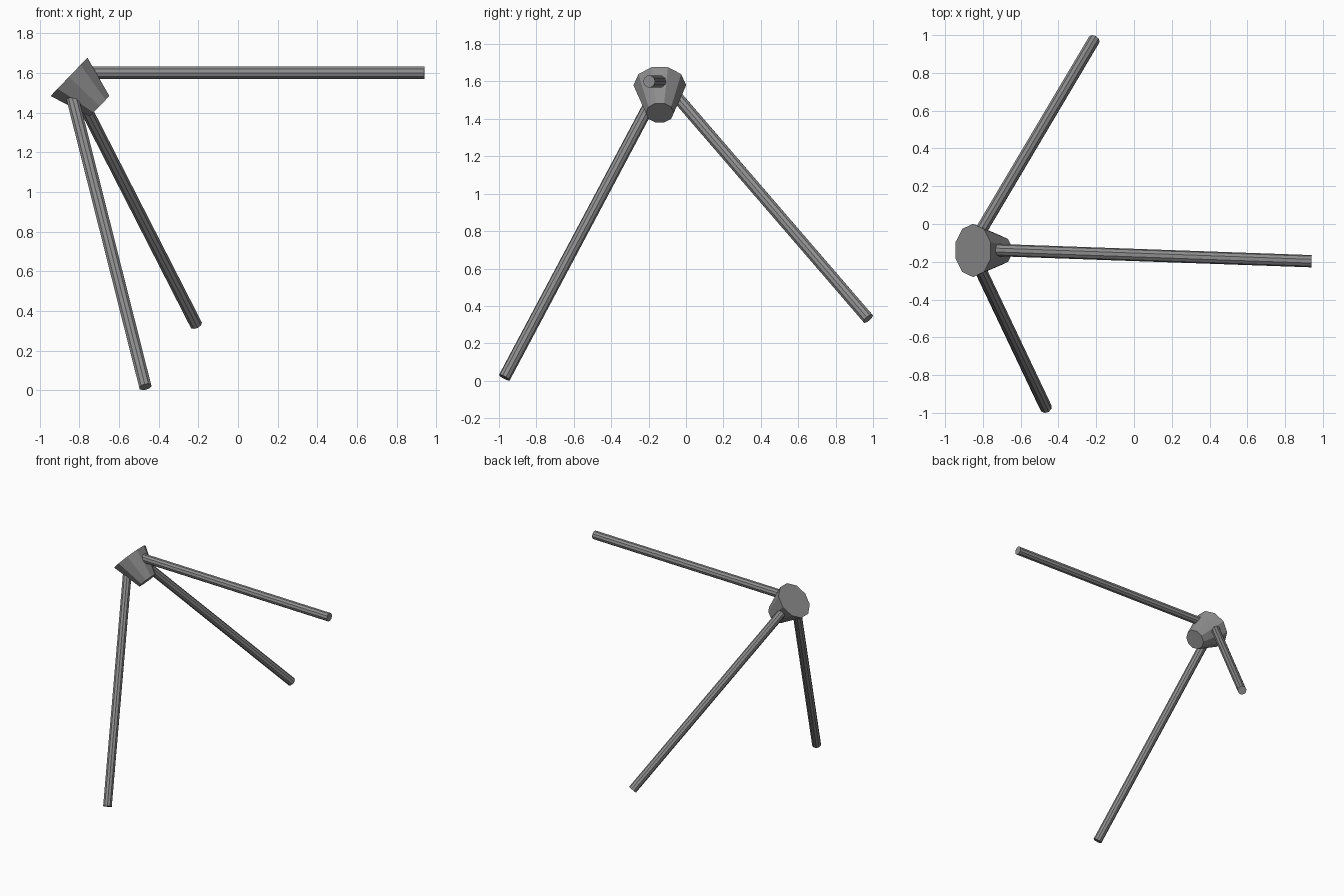
import bpy
from mathutils import Matrix, Vector

cube = bpy.data.objects.get("Cube")
if cube:
    bpy.data.objects.remove(cube, do_unlink=True)

SIDES = 10

# One plain grey for every part
grey = bpy.data.materials.new("mid_grey")
grey.use_nodes = True
colour = (0.27, 0.27, 0.27, 1)
grey.diffuse_color = colour
grey.node_tree.nodes["Principled BSDF"].inputs["Base Color"].default_value = colour


def strut(name, start, end, r_start, r_end):
    """Flat-faced tapered rod between two points, one corner facing sideways."""
    start, end = Vector(start), Vector(end)
    axis = (end - start).normalized()
    side = Vector((0, 1, 0))
    side = (side - axis * side.dot(axis)).normalized()
    turn = Matrix((side.cross(axis), side, axis)).transposed()
    bpy.ops.mesh.primitive_cone_add(
        vertices=SIDES, radius1=r_start, radius2=r_end, depth=(end - start).length,
        location=(start + end) / 2, rotation=turn.to_euler())
    part = bpy.context.object
    part.name = name
    part.data.materials.append(grey)


# Tapered hub, wide end facing up and outwards
strut("hub", (-0.852, -0.14, 1.58), (-0.698, -0.14, 1.432), 0.141, 0.075)

# Three rods rooted inside the hub
ROD = 0.0325
strut("arm", (-0.78, -0.136, 1.60), (0.94, -0.197, 1.60), ROD, ROD)
strut("front_leg", (-0.838, -0.19, 1.486), (-0.467, -0.971, 0.017), ROD, ROD)
strut("back_leg", (-0.837, -0.08, 1.555), (-0.212, 0.974, 0.332), ROD, ROD)
